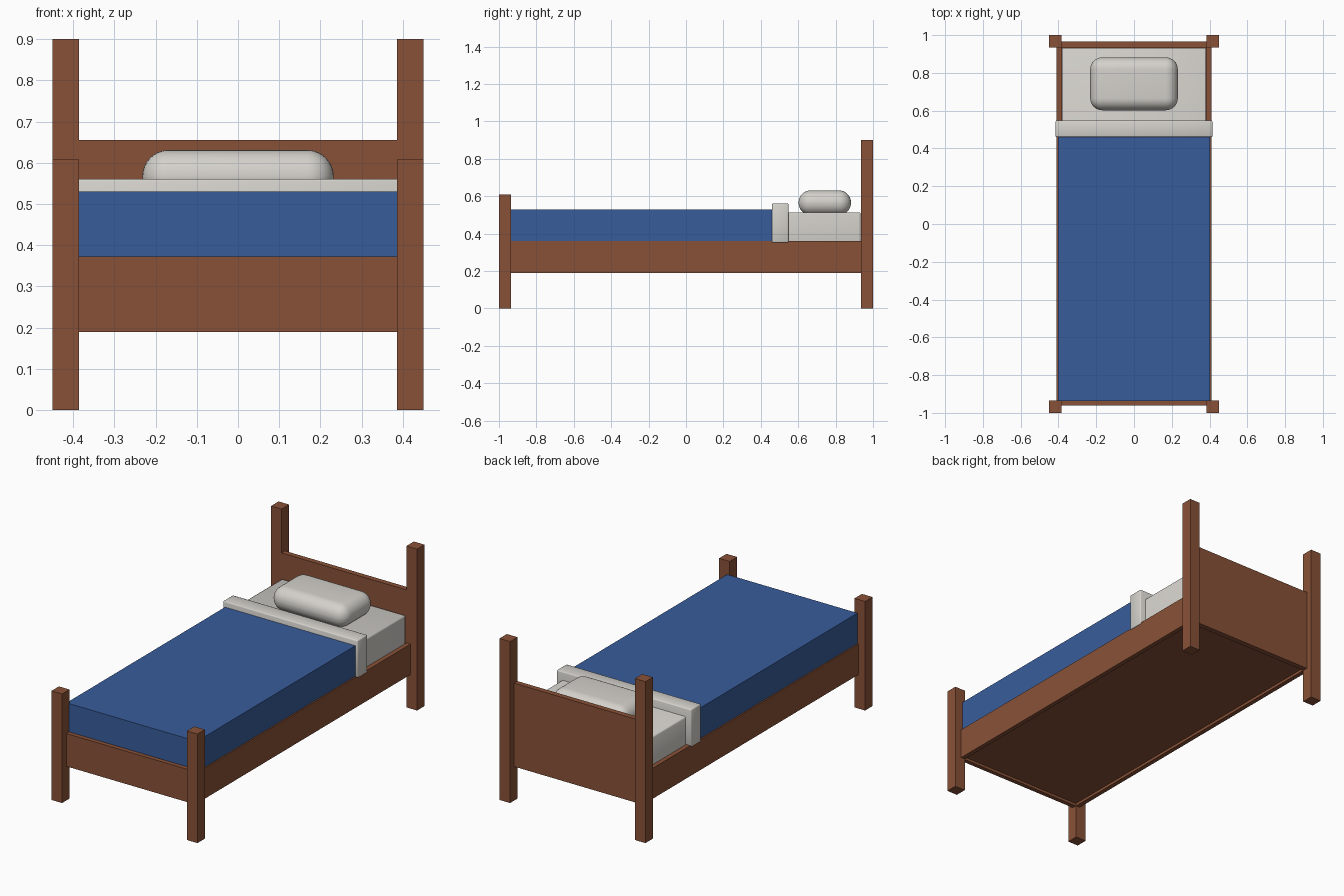
import bpy
import bmesh

if "Cube" in bpy.data.objects:
    bpy.data.objects.remove(bpy.data.objects["Cube"])


def material(name, rgb):
    m = bpy.data.materials.new(name)
    m.diffuse_color = (*rgb, 1)
    m.use_nodes = True
    m.node_tree.nodes["Principled BSDF"].inputs["Base Color"].default_value = m.diffuse_color
    return m


wood = material("brown wood", (0.25, 0.083, 0.038))
blue = material("blue cloth", (0.040, 0.108, 0.33))
white = material("off white cloth", (0.66, 0.64, 0.60))


def box(name, x, y, z, mat, bevel=0, segments=2):
    """Box from (min, max) ranges, with optional rounded edges."""
    bm = bmesh.new()
    bmesh.ops.create_cube(bm, size=1)
    for v in bm.verts:
        v.co = [r[0] if c < 0 else r[1] for c, r in zip(v.co, (x, y, z))]
    me = bpy.data.meshes.new(name)
    bm.to_mesh(me)
    bm.free()
    me.materials.append(mat)
    ob = bpy.data.objects.new(name, me)
    bpy.context.collection.objects.link(ob)
    if bevel:
        mod = ob.modifiers.new("round", 'BEVEL')
        mod.width = bevel
        mod.segments = segments
        for p in me.polygons:
            p.use_smooth = True
    return ob


# Posts and side rails on both sides
for side, s in (("left", -1), ("right", 1)):
    post_x = sorted((s * 0.385, s * 0.45))
    box(f"{side}_foot_post", post_x, (-1, -0.935), (0, 0.608), wood)
    box(f"{side}_head_post", post_x, (0.935, 1), (0, 0.90), wood)
    box(f"{side}_rail", sorted((s * 0.385, s * 0.41)), (-0.94, 0.94), (0.19, 0.36), wood)

# End boards and base
box("footboard", (-0.39, 0.39), (-0.962, -0.938), (0.19, 0.373), wood)
box("headboard", (-0.39, 0.39), (0.935, 0.965), (0.19, 0.655), wood)
box("bed_base", (-0.386, 0.386), (-0.939, 0.936), (0.205, 0.23), wood)

# Bedding
box("mattress", (-0.382, 0.382), (-0.925, 0.933), (0.23, 0.514), white, 0.008)
box("blanket", (-0.402, 0.402), (-0.937, 0.47), (0.355, 0.53), blue)
box("sheet_fold", (-0.415, 0.415), (0.46, 0.548), (0.352, 0.561), white, 0.006)

# Pillow: fully rounded sides
box("pillow", (-0.232, 0.232), (0.602, 0.882), (0.5, 0.631), white, 0.064, 8)
